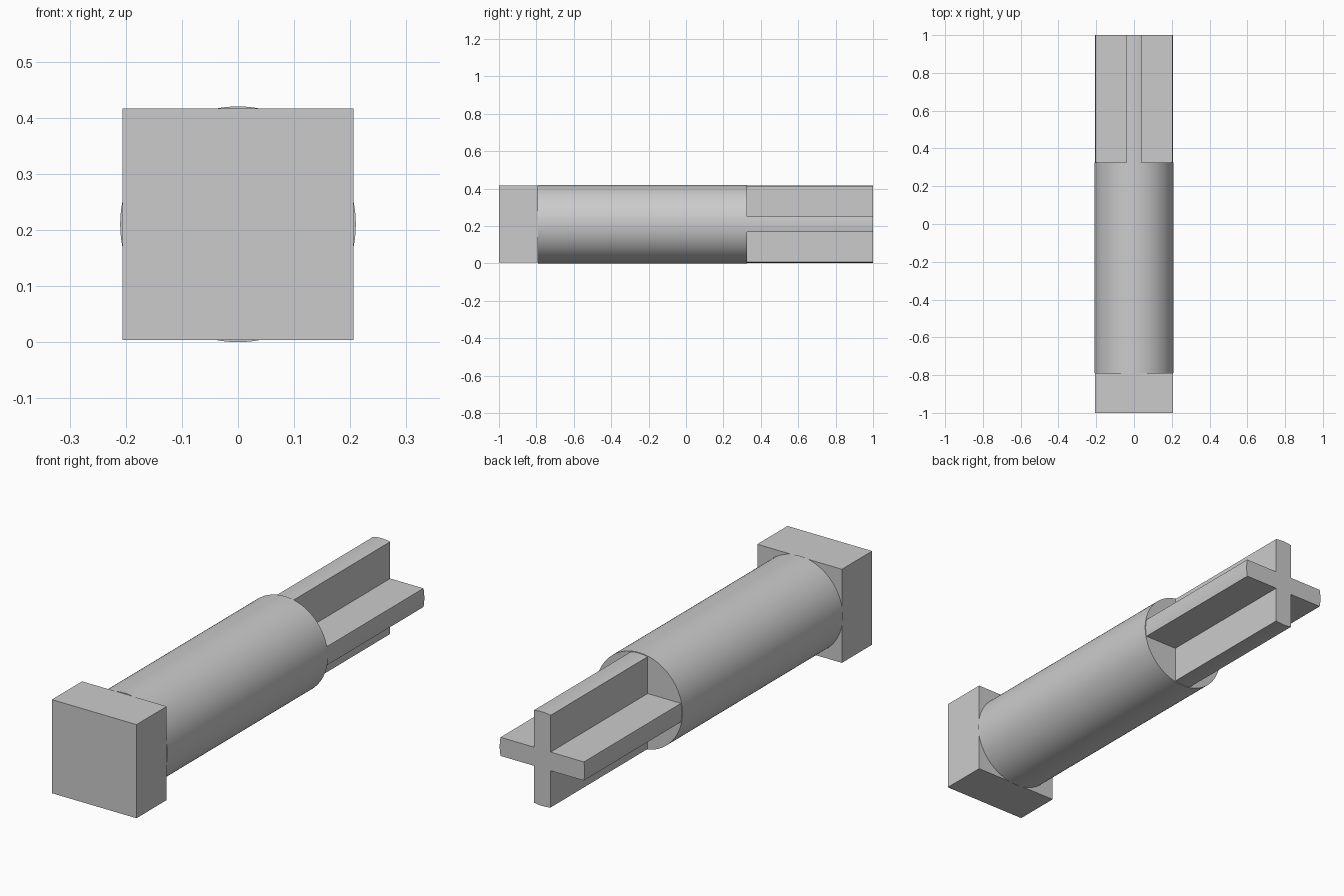
import bpy, bmesh
from math import pi, cos, sin, asin

if "Cube" in bpy.data.objects:
    bpy.data.objects.remove(bpy.data.objects["Cube"], do_unlink=True)

RADIUS = 0.21          # shaft radius, also the height of the axis
FIN_RADIUS = 0.207     # tip radius of the cross fins
FIN_HALF = 0.041       # half thickness of a fin
HEAD_HALF = 0.206
HEAD_BACK, SHAFT_BACK = -0.79, 0.325

grey = bpy.data.materials.new("plain grey")
grey.use_nodes = True
grey.diffuse_color = (0.6, 0.6, 0.6, 1)
grey.node_tree.nodes["Principled BSDF"].inputs["Base Color"].default_value = (0.6, 0.6, 0.6, 1)


def extrude_profile(name, profile, y0, y1):
    """Extrude a closed x-z outline, centred on the axis, from y0 to y1."""
    bm = bmesh.new()
    face = bm.faces.new([bm.verts.new((x, y0, z + RADIUS)) for x, z in profile])
    result = bmesh.ops.extrude_face_region(bm, geom=[face])
    verts = [v for v in result["geom"] if isinstance(v, bmesh.types.BMVert)]
    bmesh.ops.translate(bm, verts=verts, vec=(0, y1 - y0, 0))
    bmesh.ops.recalc_face_normals(bm, faces=bm.faces)
    mesh = bpy.data.meshes.new(name)
    bm.to_mesh(mesh)
    bm.free()
    mesh.materials.append(grey)
    obj = bpy.data.objects.new(name, mesh)
    bpy.context.collection.objects.link(obj)
    bpy.ops.object.select_all(action="DESELECT")
    obj.select_set(True)
    bpy.context.view_layer.objects.active = obj
    bpy.ops.object.shade_smooth_by_angle(angle=pi / 6)
    return obj


def arc(radius, start, end, steps):
    angles = [start + (end - start) * i / steps for i in range(steps + 1)]
    return [(radius * cos(a), radius * sin(a)) for a in angles]


# Square head
h = HEAD_HALF
extrude_profile("square_head", [(-h, -h), (h, -h), (h, h), (-h, h)], -1, HEAD_BACK)

# Round shaft
extrude_profile("round_shaft", arc(RADIUS, 0, 2 * pi, 96)[:-1], HEAD_BACK, SHAFT_BACK)

# Cross-shaped end: four fins with rounded tips and square inner corners
spread = asin(FIN_HALF / FIN_RADIUS)
cross = []
for k in range(4):
    mid = k * pi / 2
    cross += arc(FIN_RADIUS, mid - spread, mid + spread, 8)
    corner = mid + pi / 4
    reach = FIN_HALF * 2 ** 0.5
    cross.append((reach * cos(corner), reach * sin(corner)))
extrude_profile("cross_fins", cross, SHAFT_BACK, 1)
